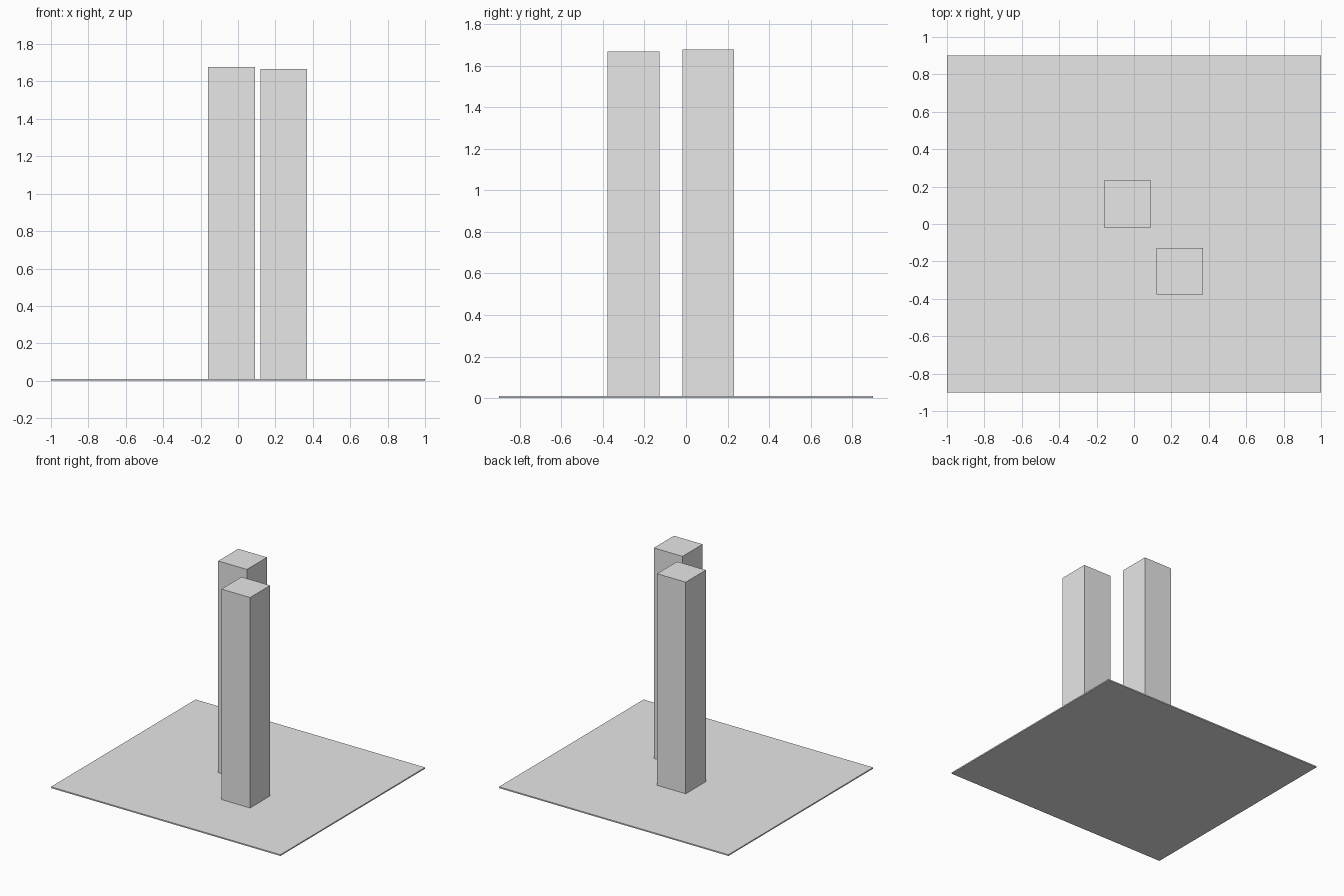
import bpy

cube = bpy.data.objects.get("Cube")
if cube:
    bpy.data.objects.remove(cube, do_unlink=True)

grey = bpy.data.materials.new("light_grey")
grey.use_nodes = True
colour = (0.8, 0.8, 0.8, 1)
grey.diffuse_color = colour
grey.node_tree.nodes["Principled BSDF"].inputs["Base Color"].default_value = colour


def block(name, x, y, width, depth, bottom, top):
    """Flat-faced box centred on x, y and spanning bottom to top."""
    bpy.ops.mesh.primitive_cube_add(size=1, location=(x, y, (bottom + top) / 2))
    obj = bpy.context.object
    obj.name = name
    obj.scale = (width, depth, top - bottom)
    bpy.ops.object.transform_apply(location=False, rotation=False, scale=True)
    obj.data.materials.append(grey)
    return obj


GROUND = 0.01
TOWER = 0.25

# Thin ground slab
block("ground_slab", 0, 0, 2, 1.8, 0, GROUND)

# Two square towers, set diagonally
block("back_tower", -0.035, 0.107, TOWER, TOWER, GROUND, 1.677)
block("front_tower", 0.245, -0.253, TOWER, TOWER, GROUND, 1.668)
